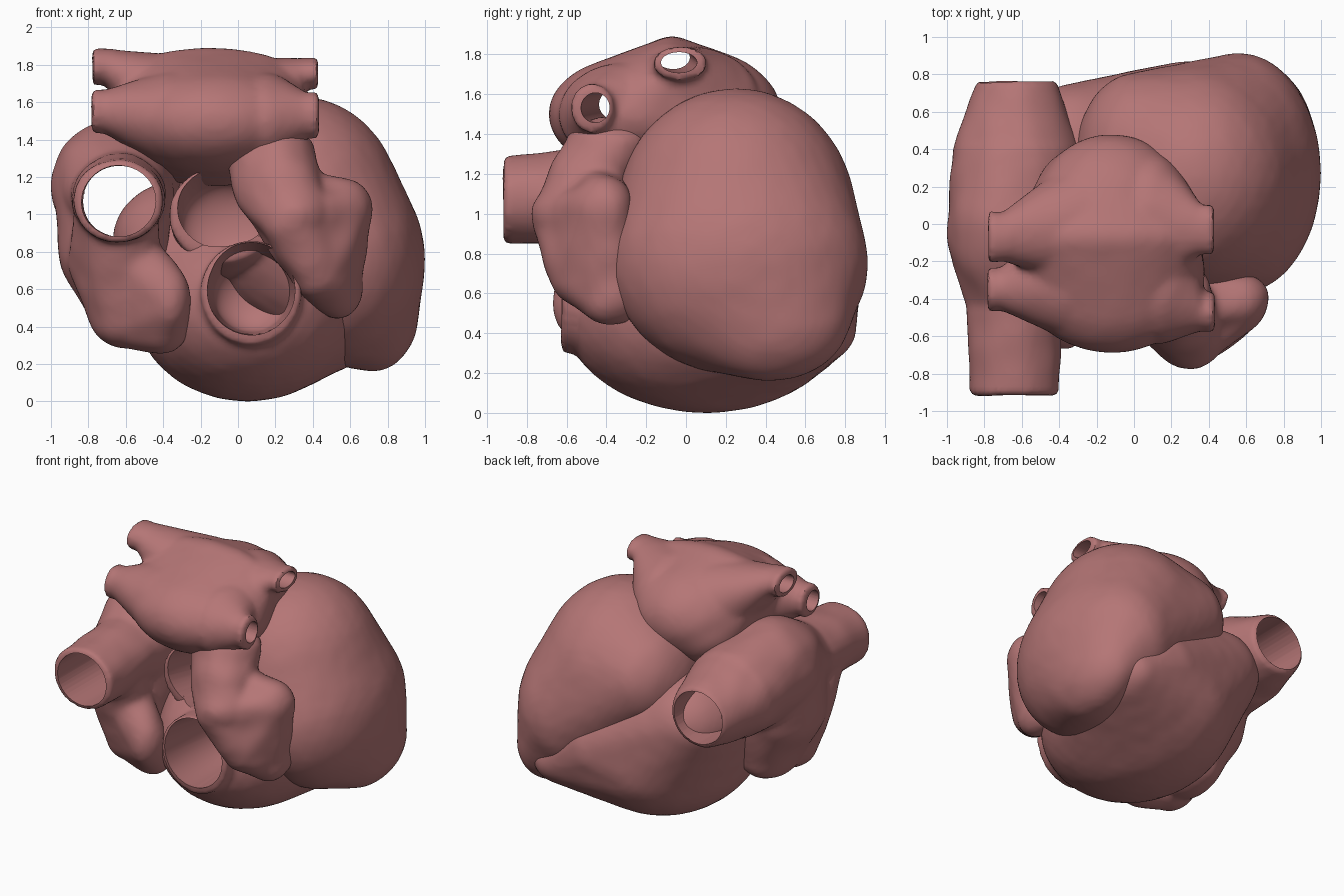
import bpy, bmesh, math
from mathutils import Matrix, Vector, noise

if "Cube" in bpy.data.objects:
    bpy.data.objects.remove(bpy.data.objects["Cube"])

mat = bpy.data.materials.new("muscle_red")
mat.diffuse_color = (0.46, 0.18, 0.18, 1)
mat.use_nodes = True
mat.node_tree.nodes["Principled BSDF"].inputs["Base Color"].default_value = mat.diffuse_color
T = 0.005  # thickness of the flat discs that end tubes


def hull_mesh(balls):
    """Closed skin stretched around ellipsoids (x, y, z, rx, ry, rz)."""
    src = bmesh.new()
    for x, y, z, rx, ry, rz in balls:
        bmesh.ops.create_icosphere(src, subdivisions=4, radius=1,
            matrix=Matrix.Translation((x, y, z)) @ Matrix.Diagonal((rx, ry, rz, 1)))
    bm = bmesh.new()
    for v in src.verts:
        bm.verts.new(v.co)
    src.free()
    bmesh.ops.convex_hull(bm, input=bm.verts[:])
    bmesh.ops.delete(bm, geom=[v for v in bm.verts if not v.link_faces], context='VERTS')
    bmesh.ops.recalc_face_normals(bm, faces=bm.faces[:])
    me = bpy.data.meshes.new("skin")
    bm.to_mesh(me)
    bm.free()
    return me


def add(name, me):
    ob = bpy.data.objects.new(name, me)
    bpy.context.collection.objects.link(ob)
    return ob


def organ(name, hulls, bores=(), smooth=6, lump=0.004, freq=9, voxel=0.022):
    """Fuse several skins into one soft body, then cut the bores."""
    bm = bmesh.new()
    for h in hulls:
        bm.from_mesh(hull_mesh(h))
    me = bpy.data.meshes.new(name)
    bm.to_mesh(me)
    bm.free()
    ob = add(name, me)
    m = ob.modifiers.new("fuse", 'REMESH')
    m.mode = 'VOXEL'
    m.voxel_size = voxel
    m = ob.modifiers.new("soften", 'SMOOTH')
    m.factor, m.iterations = 0.5, smooth
    cutters = []
    for b in bores:
        c = add("cutter", hull_mesh(b))
        c.hide_render = True
        m = ob.modifiers.new("bore", 'BOOLEAN')
        m.operation, m.solver, m.object = 'DIFFERENCE', 'EXACT', c
        cutters.append(c)
    dg = bpy.context.evaluated_depsgraph_get()
    final = bpy.data.meshes.new_from_object(ob.evaluated_get(dg))
    ob.modifiers.clear()
    ob.data = final
    for c in cutters:
        bpy.data.objects.remove(c)
    # uneven muscle surface
    normals = [v.normal.copy() for v in final.vertices]
    for v, n in zip(final.vertices, normals):
        v.co += n * lump * noise.noise(Vector(v.co) * freq)
    final.shade_smooth()
    final.set_sharp_from_angle(angle=math.radians(45))
    final.materials.clear()
    final.materials.append(mat)
    return ob


# bores shared by neighbouring chambers
aortic_bore = [(-.10, -.80, 1.12, .25, T, .23), (-.06, .02, .96, .24, .12, .21)]
pulmonary_bore = [(.07, -.95, .66, .24, T, .25), (.07, -.6, .59, .235, .02, .24),
                  (.07, -.15, .57, .2, .15, .2)]
caval_bore = [(-.64, -1.2, 1.07, .20, T, .19), (-.63, 1.2, 1.07, .195, T, .19)]

# left ventricle with the aortic root
organ("left_ventricle", [
    [(.33, .25, 1.0, .55, .60, .63), (.56, .27, .75, .44, .645, .56),
     (.72, .42, .47, .245, .40, .31), (.02, .37, 1.1, .33, .44, .38)],
    [(-.08, -.36, 1.0, .29, T, .26), (-.05, 0, .95, .30, .2, .30)],
], [aortic_bore], lump=.002)

# right ventricle with the pulmonary outlet
organ("right_ventricle", [
    [(.05, .10, .505, .60, .72, .505), (-.31, .35, .86, .36, .40, .32),
     (.28, .40, .58, .40, .47, .35), (.56, .49, .42, .24, .365, .22)],
    [(.07, -.61, .58, .27, .03, .28), (.07, -.3, .56, .28, .2, .29)],
], [aortic_bore, pulmonary_bore], smooth=4, lump=.002)

# right atrium: through-tube of the great veins, body, skirt and ear-shaped flap
organ("right_atrium", [
    [(-.64, -.915, 1.07, .24, T, .22), (-.64, -.60, 1.07, .24, .05, .22),
     (-.64, -.3, 1.1, .26, .1, .25)],
    [(-.64, -.45, 1.08, .25, .1, .24), (-.67, -.02, 1.15, .33, .42, .35),
     (-.63, .40, 1.1, .34, .1, .31)],
    [(-.63, .40, 1.1, .34, .1, .30), (-.625, .765, 1.06, .215, T, .215)],
    [(-.66, -.10, 1.1, .32, .4, .3), (-.70, -.15, .8, .26, .35, .25),
     (-.60, -.16, .47, .18, .28, .18)],
    # skirt from the tube down to the flap
    [(-.65, -.55, 1.0, .23, .15, .18), (-.68, -.35, .75, .23, .22, .2),
     (-.60, -.36, .45, .19, .18, .17)],
    [(-.60, -.45, .80, .17, .16, .16), (-.37, -.53, .55, .12, .14, .18),
     (-.41, -.42, .38, .14, .14, .13), (-.58, -.38, .42, .15, .14, .14)],
], [caval_bore], smooth=5, lump=0.008, freq=6)

# left atrium: body plus four short veins, each side-to-side pair bored through
veins = [(-.78, -.35, 1.55, .12, .12), (-.775, -.07, 1.79, .14, .10),
         (.43, -.47, 1.53, .11, .125), (.425, -.03, 1.755, .14, .085)]
inners = [(-.34, -.28, 1.51, .24, .33, .26), (-.28, 0, 1.56, .26, .33, .29),
          (.14, -.30, 1.50, .22, .34, .26), (.08, .02, 1.55, .24, .36, .29)]
vein_skins = []
for (x, y, z, ry, rz), inner in zip(veins, inners):
    s = math.copysign(1, x)
    # funnel into the body, then the flared mouth
    vein_skins.append([(x - s * .06, y, z, T, ry * .9, rz * .95), inner])
    vein_skins.append([(x, y, z, T, ry, rz), (x - s * .12, y, z, T, ry * .9, rz * .95)])


def vein_bore(a, b):
    return [(a[0] - .2, a[1], a[2], T, a[3] * .6, a[4] * .6),
            (b[0] + .2, b[1], b[2], T, b[3] * .65, b[4] * .6)]


organ("left_atrium", [
    [(-.12, -.26, 1.50, .50, .43, .29), (-.12, .03, 1.49, .43, .45, .34),
     (-.15, -.07, 1.70, .50, .18, .19), (-.24, .12, 1.42, .30, .30, .26)],
] + vein_skins, [vein_bore(veins[0], veins[2]), vein_bore(veins[1], veins[3])],
    smooth=4, lump=.002)

# left auricle draped over the front of the left ventricle
organ("left_auricle", [
    [(.17, -.38, 1.36, .24, .22, .12), (.16, -.46, 1.15, .19, .20, .17),
     (.30, -.60, .99, .19, .18, .17)],
    [(.16, -.47, 1.12, .18, .18, .17), (.29, -.61, .96, .17, .17, .16),
     (.58, -.41, 1.02, .14, .15, .16), (.53, -.38, .59, .13, .16, .15),
     (.42, -.54, .70, .14, .15, .16)],
], smooth=5, lump=0.015, freq=6)
